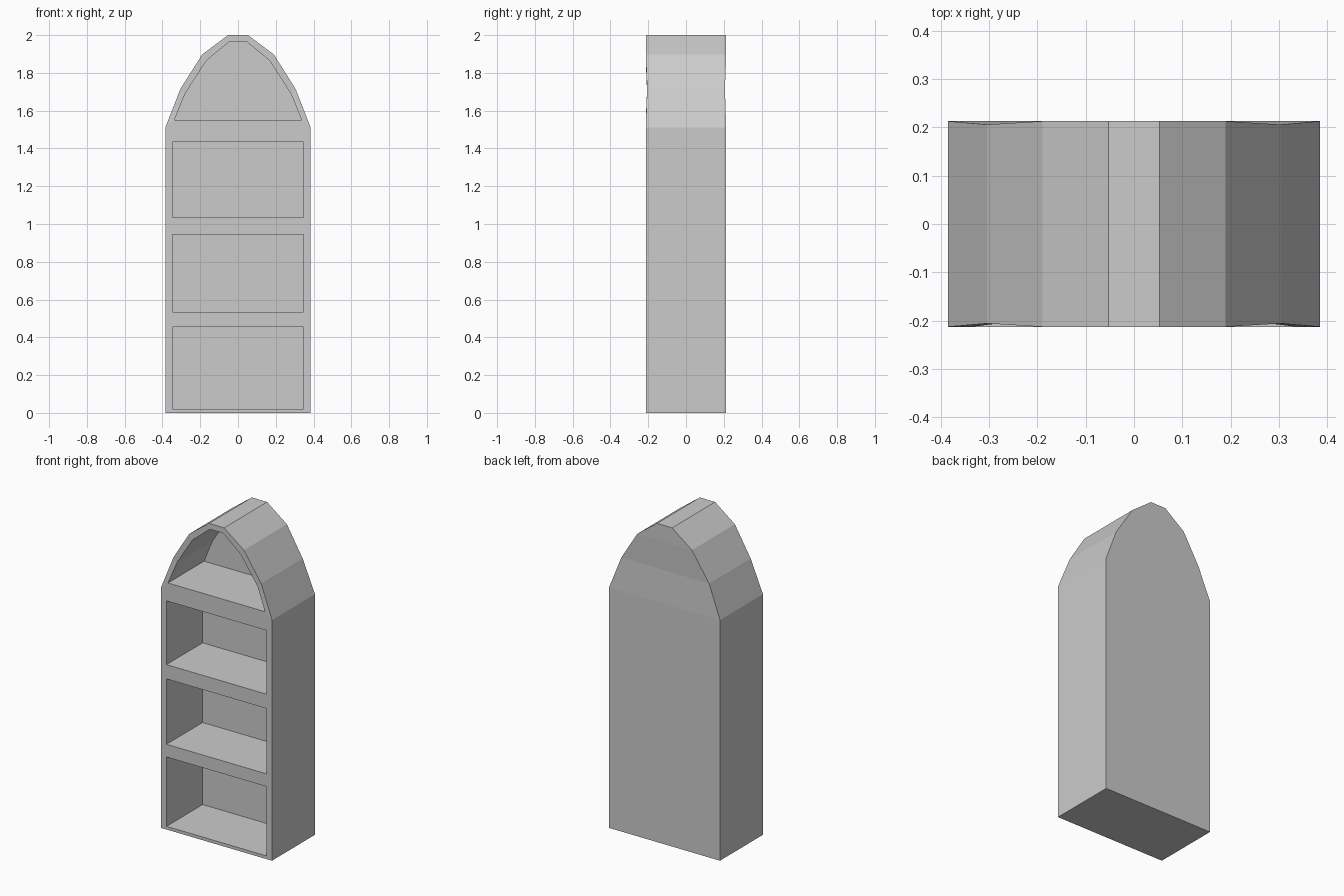
import bpy, bmesh

if "Cube" in bpy.data.objects:
    bpy.data.objects.remove(bpy.data.objects["Cube"])

HALF_DEPTH = 0.213
CAVITY_BACK = 0.145
PINCH = 0.007


def mirrored(right):
    """Close a right-hand profile (bottom to top) with its mirror image."""
    return right + [(-x, z) for x, z in reversed(right)]


def make_ring(bm, profile, y):
    """Closed loop of vertices and edges; the arch shoulders sit slightly in."""
    verts = []
    for x, z in profile:
        pinched = 1.6 < z < 1.8 and abs(y) == HALF_DEPTH
        inset = PINCH * (1 if y > 0 else -1) if pinched else 0
        verts.append(bm.verts.new((x, y - inset, z)))
    edges = [bm.edges.new((verts[i - 1], verts[i])) for i in range(len(verts))]
    return verts, edges


def bridge(bm, a, b):
    for i in range(len(a)):
        bm.faces.new((a[i - 1], a[i], b[i], b[i - 1]))


def fill(bm, edges):
    bmesh.ops.triangle_fill(bm, use_beauty=True, edges=edges, normal=(0, -1, 0))


# Outer pointed-arch outline and the four shelf openings
outline = mirrored([(0.385, 0), (0.385, 1.51), (0.305, 1.715), (0.19, 1.897), (0.053, 2.0)])
openings = [mirrored([(0.347, low), (0.347, high)])
            for low, high in ((0.02, 0.455), (0.535, 0.945), (1.035, 1.435))]
openings.append(mirrored([(0.337, 1.55), (0.28, 1.69), (0.167, 1.865), (0.046, 1.965)]))

bm = bmesh.new()

# Outer case and back panel
front, front_edges = make_ring(bm, outline, -HALF_DEPTH)
back, back_edges = make_ring(bm, outline, HALF_DEPTH)
bridge(bm, front, back)
fill(bm, back_edges)

# Recessed compartments
for profile in openings:
    rim, rim_edges = make_ring(bm, profile, -HALF_DEPTH)
    rear, rear_edges = make_ring(bm, profile, CAVITY_BACK)
    bridge(bm, rim, rear)
    fill(bm, rear_edges)
    front_edges += rim_edges

# Front frame around the openings
fill(bm, front_edges)

bmesh.ops.recalc_face_normals(bm, faces=bm.faces)
mesh = bpy.data.meshes.new("arched_bookcase")
bm.to_mesh(mesh)
bm.free()
bookcase = bpy.data.objects.new("arched_bookcase", mesh)
bpy.context.collection.objects.link(bookcase)
